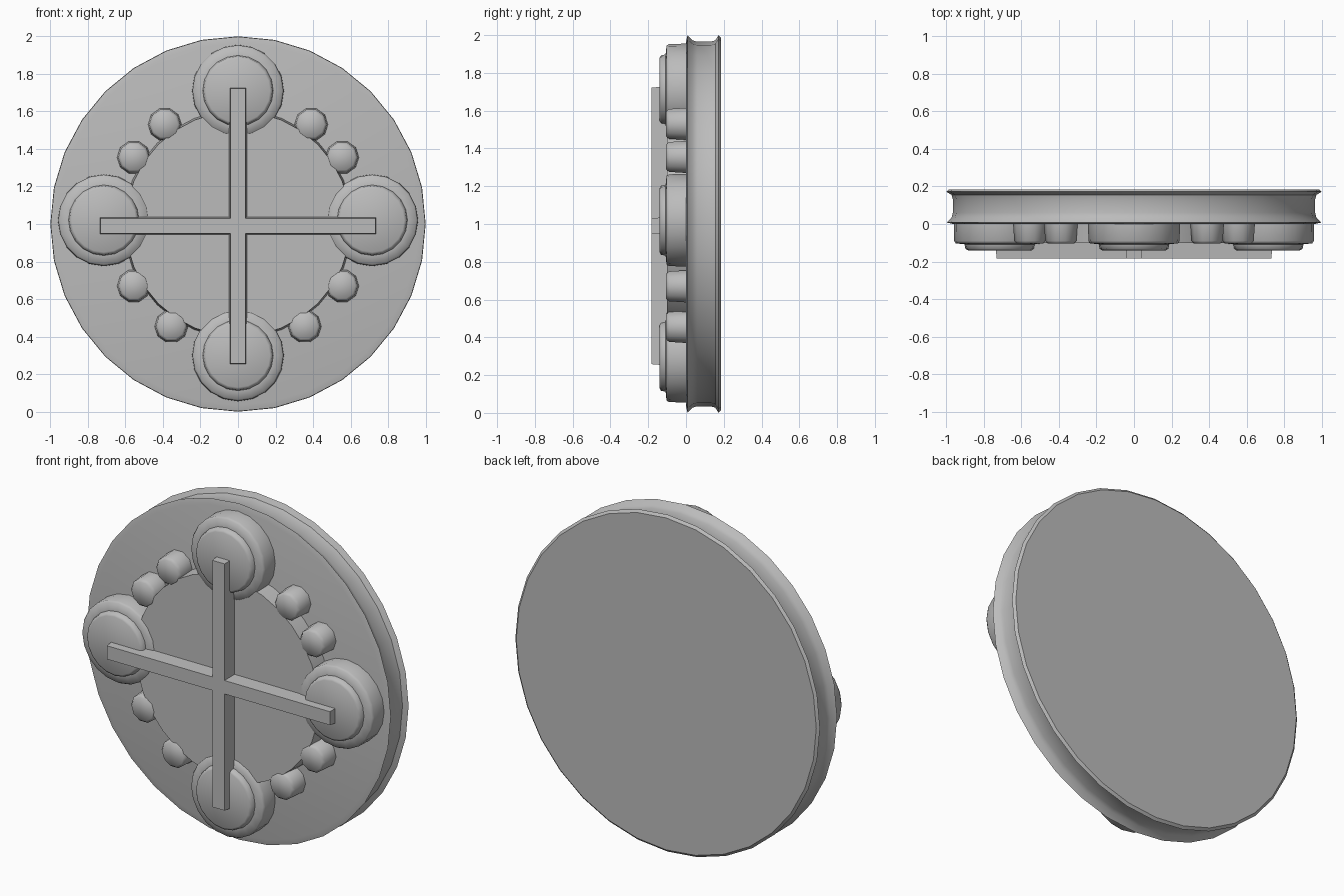
import bpy, bmesh, math

if "Cube" in bpy.data.objects:
    bpy.data.objects.remove(bpy.data.objects["Cube"])

grey = bpy.data.materials.new("plain grey")
grey.diffuse_color = (0.5, 0.5, 0.5, 1)
grey.use_nodes = True
grey.node_tree.nodes["Principled BSDF"].inputs["Base Color"].default_value = grey.diffuse_color


def finish(name, bm, angle):
    bmesh.ops.recalc_face_normals(bm, faces=bm.faces[:])
    mesh = bpy.data.meshes.new(name)
    bm.to_mesh(mesh)
    bm.free()
    mesh.materials.append(grey)
    ob = bpy.data.objects.new(name, mesh)
    bpy.context.collection.objects.link(ob)
    for other in bpy.context.selected_objects:
        other.select_set(False)
    ob.select_set(True)
    bpy.context.view_layer.objects.active = ob
    bpy.ops.object.shade_smooth_by_angle(angle=math.radians(angle))
    return ob


def lathe(name, cx, cz, profile, sides, angle):
    """Spin (radius, y) points round an axis along y; flat caps at both ends."""
    bm = bmesh.new()
    rings = []
    for r, y in profile:
        ring = []
        for i in range(sides):
            a = 2 * math.pi * i / sides
            ring.append(bm.verts.new((cx + r * math.cos(a), y, cz + r * math.sin(a))))
        rings.append(ring)
    for a, b in zip(rings, rings[1:]):
        for i in range(sides):
            j = (i + 1) % sides
            bm.faces.new((a[i], a[j], b[j], b[i]))
    bm.faces.new(rings[0])
    bm.faces.new(rings[-1])
    return finish(name, bm, angle)


# round base with a shallow groove around the edge
lathe("base_disc", 0, 1, [(0.965, 0.0), (0.998, 0.008), (0.972, 0.035), (0.965, 0.06),
                          (0.965, 0.13), (0.972, 0.155), (1.0, 0.172), (0.985, 0.185)], 32, 38)

# raised middle plate, from which the small knobs stick out as scallops
lathe("middle_plate", 0, 1, [(0.61, 0.01), (0.6, -0.1)], 32, 40)

# four large two-step knobs
for n, (x, z) in enumerate([(0, 1.71), (0, 0.3), (-0.715, 1.02), (0.715, 1.02)]):
    lathe(f"large_knob_{n}", x, z,
          [(0.245, 0.01), (0.243, -0.09), (0.235, -0.103), (0.188, -0.108),
           (0.183, -0.132), (0.17, -0.14)], 20, 60)

# eight small knobs between the large ones
for n, (x, z) in enumerate([(0.39, 1.53), (0.555, 1.355), (0.555, 0.67), (0.355, 0.455)]):
    for side, label in ((-1, "left"), (1, "right")):
        lathe(f"small_knob_{n}_{label}", side * x, z,
              [(0.09, 0.01), (0.083, -0.09), (0.07, -0.105)], 10, 60)

# raised cross bars with sloping sides
for name, hx, hz in (("cross_bar_level", 0.74, 0.048), ("cross_bar_upright", 0.048, 0.74)):
    bm = bmesh.new()
    bmesh.ops.create_cube(bm, size=2)
    for v in bm.verts:
        front = v.co.y < 0
        inset = 0.008 if front else 0
        v.co = (v.co.x * (hx - inset), -0.183 if front else -0.09,
                0.99 + v.co.z * (hz - inset))
    finish(name, bm, 30)
